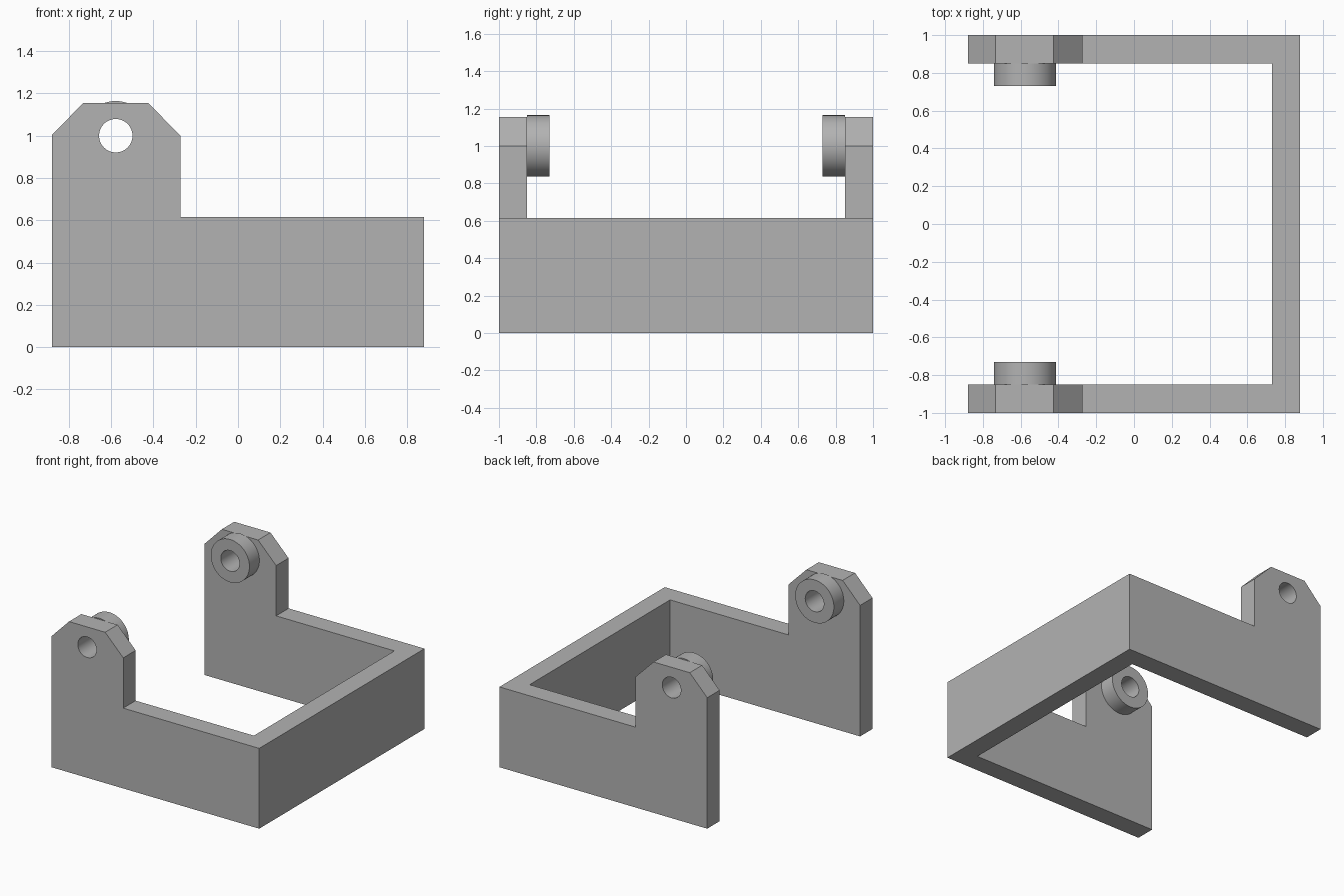
import bpy, bmesh, math
from mathutils import Matrix, Vector

default = bpy.data.objects.get("Cube")
if default:
    bpy.data.objects.remove(default, do_unlink=True)

grey = bpy.data.materials.new("plain grey")
grey.use_nodes = True
colour = (0.45, 0.45, 0.45, 1)
grey.diffuse_color = colour
grey.node_tree.nodes["Principled BSDF"].inputs["Base Color"].default_value = colour


def finish(name, bm):
    bmesh.ops.recalc_face_normals(bm, faces=bm.faces)
    mesh = bpy.data.meshes.new(name)
    bm.to_mesh(mesh)
    bm.free()
    mesh.materials.append(grey)
    obj = bpy.data.objects.new(name, mesh)
    bpy.context.collection.objects.link(obj)
    return obj


def prism(name, points, direction):
    """Extrude a closed 3D outline along a direction."""
    bm = bmesh.new()
    face = bm.faces.new([bm.verts.new(p) for p in points])
    out = bmesh.ops.extrude_face_region(bm, geom=[face])
    moved = [g for g in out["geom"] if isinstance(g, bmesh.types.BMVert)]
    bmesh.ops.translate(bm, verts=moved, vec=Vector(direction))
    return finish(name, bm)


def rod(name, radius, y_mid, length):
    """Cylinder along y on the pivot axis."""
    bm = bmesh.new()
    place = Matrix.Translation((PIVOT_X, y_mid, PIVOT_Z)) @ Matrix.Rotation(math.pi / 2, 4, 'X')
    bmesh.ops.create_cone(bm, cap_ends=True, segments=64, radius1=radius,
                          radius2=radius, depth=length, matrix=place)
    return finish(name, bm)


def combine(target, tool, operation):
    """Apply a boolean and discard the tool."""
    tool.hide_render = True
    mod = target.modifiers.new("combine", 'BOOLEAN')
    mod.operation = operation
    mod.solver = 'EXACT'
    mod.object = tool
    bpy.ops.object.select_all(action='DESELECT')
    bpy.context.view_layer.objects.active = target
    target.select_set(True)
    bpy.ops.object.modifier_apply(modifier=mod.name)
    bpy.data.objects.remove(tool, do_unlink=True)


PIVOT_X, PIVOT_Z = -0.578, 1.0
X, WALL, TOP, RAIL = 0.88, 0.15, 1.155, 0.615
INNER = 1 - WALL

# U-shaped frame, seen from above
plan = [(-X, -1), (X, -1), (X, 1), (-X, 1),
        (-X, INNER), (X - WALL, INNER), (X - WALL, -INNER), (-X, -INNER)]
frame = prism("bracket_frame", [(x, y, 0) for x, y in plan], (0, 0, TOP + 0.1))

# Side outline trims the rails low and leaves chamfered ears
side = [(-1, -0.1), (1, -0.1), (1, RAIL), (-0.272, RAIL), (-0.272, 1),
        (-0.425, TOP), (-0.732, TOP), (-X, 1.003), (-1, 0.88)]
trim = prism("side_trim", [(x, -1.2, z) for x, z in side], (0, 2.4, 0))
combine(frame, trim, 'INTERSECT')

# Round bosses on the inner face of each ear
BOSS = 0.12
for sign in (-1, 1):
    boss = rod("pivot_boss", 0.164, sign * (INNER - BOSS / 2), BOSS)
    combine(frame, boss, 'UNION')

# Pivot bore through both ears
combine(frame, rod("bore_cutter", 0.079, 0, 2.4), 'DIFFERENCE')

bpy.ops.object.shade_smooth_by_angle(angle=math.radians(30))
